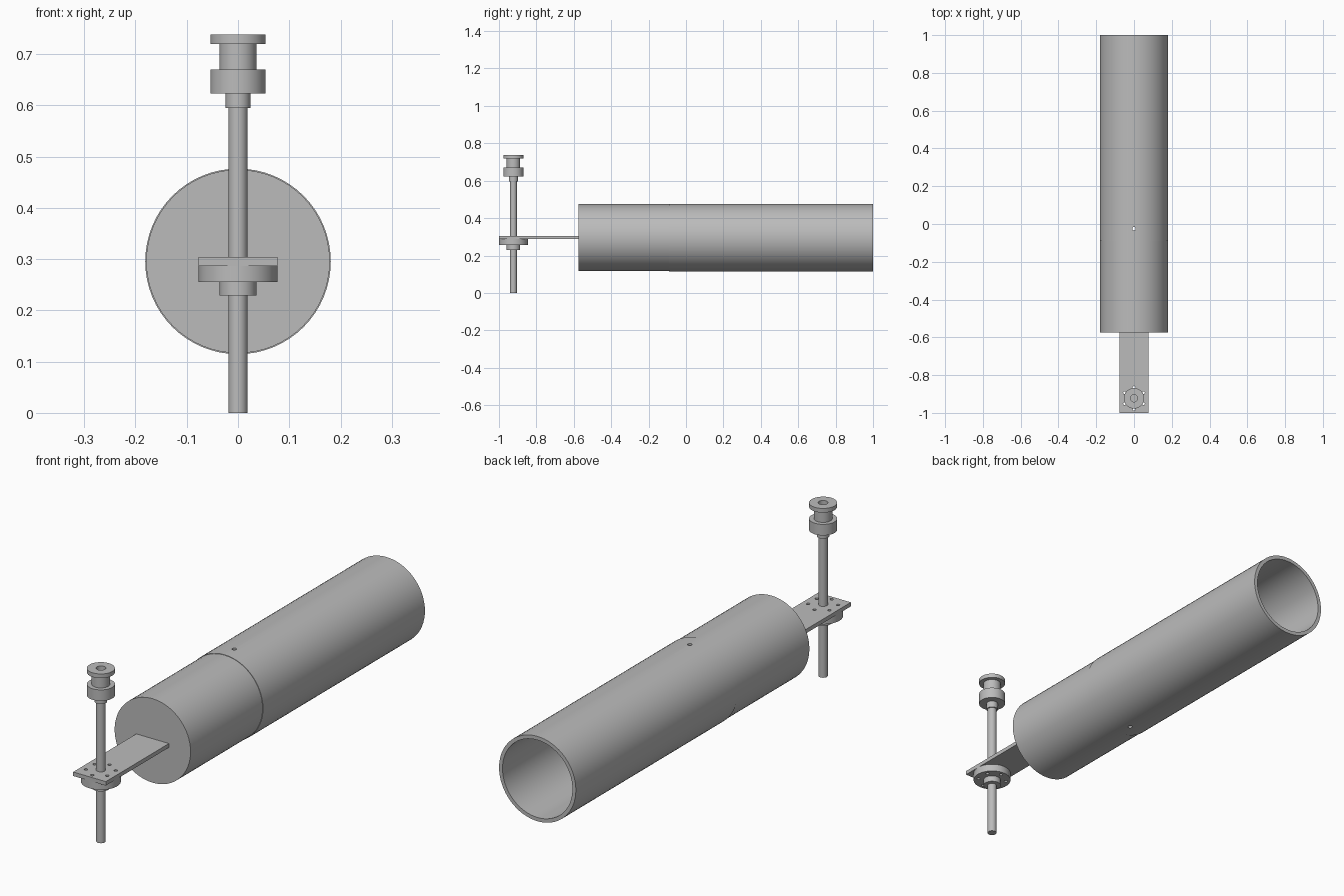
import bpy, bmesh, math
from mathutils import Matrix, Vector

if "Cube" in bpy.data.objects:
    bpy.data.objects.remove(bpy.data.objects["Cube"], do_unlink=True)

AXIS_Z = 0.2955          # height of the tube axis
POST_Y = -0.923          # position of the upright post
SEGMENTS = 64

grey = bpy.data.materials.new("plain grey")
grey.use_nodes = True
GREY = (0.5, 0.5, 0.5, 1)
grey.diffuse_color = GREY
grey.node_tree.nodes["Principled BSDF"].inputs["Base Color"].default_value = GREY


def finish(name, bm):
    """Turn a bmesh into a grey object."""
    bmesh.ops.recalc_face_normals(bm, faces=bm.faces)
    mesh = bpy.data.meshes.new(name)
    bm.to_mesh(mesh)
    bm.free()
    mesh.materials.append(grey)
    obj = bpy.data.objects.new(name, mesh)
    bpy.context.collection.objects.link(obj)
    return obj


def lathe(name, profile, matrix, closed=False):
    """Spin a (radius, height) profile around the local z axis."""
    bm = bmesh.new()
    verts = [bm.verts.new((r, 0, h)) for r, h in profile]
    edges = [bm.edges.new(pair) for pair in zip(verts, verts[1:])]
    if closed:
        edges.append(bm.edges.new((verts[-1], verts[0])))
    bmesh.ops.spin(bm, geom=verts + edges, cent=(0, 0, 0), axis=(0, 0, 1),
                   angle=math.tau, steps=SEGMENTS, use_merge=True)
    bmesh.ops.remove_doubles(bm, verts=bm.verts, dist=1e-5)
    bm.transform(matrix)
    return finish(name, bm)


def drill(targets, points, radius, bottom, top):
    """Cut vertical round holes at the given points through the targets."""
    bm = bmesh.new()
    for x, y in points:
        bmesh.ops.create_cone(bm, cap_ends=True, segments=16, radius1=radius,
                              radius2=radius, depth=top - bottom,
                              matrix=Matrix.Translation((x, y, (top + bottom) / 2)))
    cutter = finish("hole_cutter", bm)
    cutter.hide_render = True
    for obj in targets:
        mod = obj.modifiers.new("holes", "BOOLEAN")
        mod.object = cutter
        mod.solver = "EXACT"
        bpy.context.view_layer.objects.active = obj
        bpy.ops.object.modifier_apply(modifier=mod.name)
    bpy.data.objects.remove(cutter, do_unlink=True)


# Frames: along the tube (local z -> +y) and up the post
along = Matrix.Translation((0, 0, AXIS_Z)) @ Matrix.Rotation(-math.pi / 2, 4, "X")
upright = Matrix.Translation((0, POST_Y, 0))

# Open tube at the back
tube = lathe("tube", [(0.181, -0.09), (0.181, 1), (0.165, 1), (0.165, -0.09)],
             along, closed=True)

# Solid front plug with a spigot that fits inside the tube
plug = lathe("front_plug", [(0, -0.575), (0.179, -0.575), (0.179, -0.09),
                            (0.164, -0.09), (0.164, 0.05), (0, 0.05)], along)

# Flat bracket plate
bm = bmesh.new()
bmesh.ops.create_cube(bm, size=1)
bmesh.ops.scale(bm, vec=(0.154, 0.43, 0.017), verts=bm.verts)
bmesh.ops.translate(bm, vec=Vector((0, -0.785, 0.2955)), verts=bm.verts)
plate = finish("bracket_plate", bm)

# Flange with hub under the plate
flange = lathe("flange", [(0, 0.229), (0.036, 0.229), (0.036, 0.255),
                          (0.077, 0.255), (0.077, 0.287), (0, 0.287)], upright)

# Upright post
post = lathe("post", [(0, 0), (0.0185, 0), (0.0185, 0.6), (0, 0.6)], upright)

# Stepped knob with a bore in its top
knob = lathe("knob", [(0, 0.595), (0.024, 0.595), (0.024, 0.623), (0.054, 0.623),
                      (0.054, 0.67), (0.036, 0.67), (0.036, 0.72), (0.054, 0.72),
                      (0.054, 0.738), (0.019, 0.738), (0.019, 0.66), (0, 0.66)],
             upright)

# Pin hole through tube and plug, ring of screw holes through plate and flange
drill([tube, plug], [(0, -0.025)], 0.009, 0, 0.6)
ring = [math.radians(30 + 60 * i) for i in range(6)]
drill([plate, flange], [(0.058 * math.cos(a), POST_Y + 0.058 * math.sin(a)) for a in ring],
      0.007, 0.2, 0.35)

# Smooth round sides, sharp rims
bpy.ops.object.select_all(action="DESELECT")
for obj in (tube, plug, plate, flange, post, knob):
    obj.select_set(True)
bpy.context.view_layer.objects.active = tube
bpy.ops.object.shade_smooth_by_angle(angle=math.radians(30))
